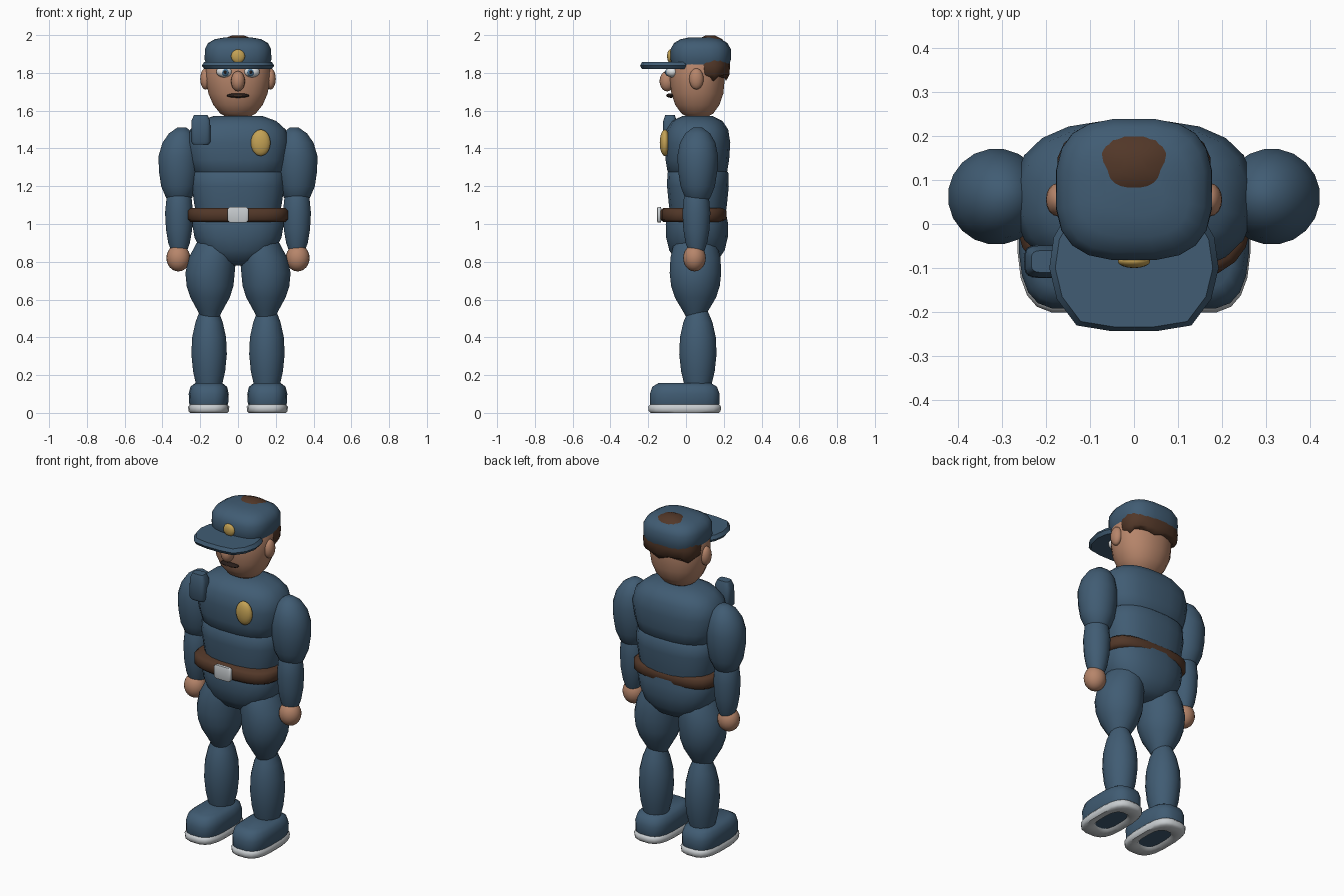
import bpy, bmesh, math


def material(name, rgb):
    m = bpy.data.materials.new(name)
    m.diffuse_color = (*rgb, 1)
    return m


BLUE = material("uniform blue", (0.052, 0.107, 0.172))
SKIN = material("skin", (0.47, 0.235, 0.145))
BROWN = material("brown hair and leather", (0.083, 0.038, 0.021))
GOLD = material("gold", (0.55, 0.36, 0.09))
GREY = material("light grey", (0.58, 0.61, 0.63))
WHITE = material("eye white", (0.75, 0.77, 0.78))
IRIS = material("iris blue", (0.08, 0.2, 0.34))
DARK = material("dark", (0.02, 0.012, 0.01))


def finish(bm, name, mat, angle=50):
    bmesh.ops.recalc_face_normals(bm, faces=bm.faces)
    me = bpy.data.meshes.new(name)
    bm.to_mesh(me)
    bm.free()
    me.materials.append(mat)
    ob = bpy.data.objects.new(name, me)
    bpy.context.collection.objects.link(ob)
    bpy.ops.object.select_all(action='DESELECT')
    ob.select_set(True)
    bpy.context.view_layer.objects.active = ob
    bpy.ops.object.shade_smooth_by_angle(angle=math.radians(angle))
    return ob


def loft(name, mat, rings, cx=0, cy=0, power=2, n=20, closed=False):
    """Stack superellipse rings (z, rx, ry, [x shift]); cap ends or close into a tube."""
    bm = bmesh.new()
    loops = []
    for z, rx, ry, *dx in rings:
        x0 = cx + (dx[0] if dx else 0)
        loop = []
        for i in range(n):
            a = 2 * math.pi * (i + 0.5) / n
            c, s = math.cos(a), math.sin(a)
            loop.append(bm.verts.new((
                x0 + rx * math.copysign(abs(c) ** (2 / power), c),
                cy + ry * math.copysign(abs(s) ** (2 / power), s), z)))
        loops.append(loop)
    pairs = list(zip(loops, loops[1:]))
    if closed:
        pairs.append((loops[-1], loops[0]))
    else:
        bm.faces.new(loops[0])
        bm.faces.new(loops[-1])
    for a, b in pairs:
        for i in range(n):
            j = (i + 1) % n
            bm.faces.new((a[i], a[j], b[j], b[i]))
    return finish(bm, name, mat)


def ellipsoid(name, mat, centre, radii, seg=20):
    bm = bmesh.new()
    bmesh.ops.create_uvsphere(bm, u_segments=seg, v_segments=seg // 2 + 2, radius=1)
    bmesh.ops.scale(bm, vec=radii, verts=bm.verts)
    bmesh.ops.translate(bm, vec=centre, verts=bm.verts)
    return finish(bm, name, mat, 60)


# Torso
loft("chest", BLUE, [(1.25, .2, .13), (1.28, .24, .16), (1.34, .257, .17), (1.43, .272, .176),
                     (1.5, .255, .165), (1.545, .205, .135), (1.572, .13, .08)], cy=.06, power=2.6)
loft("abdomen", BLUE, [(1.0, .21, .14), (1.1, .233, .155), (1.2, .248, .165),
                       (1.27, .243, .163), (1.31, .2, .13)], cy=.063, power=2.5)
loft("hips", BLUE, [(.78, .07, .06), (.805, .14, .11), (.86, .2, .148), (.93, .233, .165),
                    (1.0, .245, .167), (1.08, .225, .15)], cy=.058, power=2.4)
loft("belt", BROWN, [(1.01, .25, .16), (1.025, .267, .176), (1.07, .267, .176),
                     (1.085, .25, .16)], cy=.04, power=3, n=24)
loft("buckle", GREY, [(1.008, .045, .009), (1.018, .055, .012), (1.08, .055, .012),
                      (1.09, .045, .009)], cy=-.142, power=6)
loft("radio", BLUE, [(1.42, .04, .03), (1.435, .052, .038), (1.545, .05, .036),
                     (1.578, .036, .025)], cx=-.197, cy=-.085, power=4)
ellipsoid("chest_badge", GOLD, (.12, -.112, 1.43), (.052, .027, .07))

# Arms, legs and shoes, one set per side
for side, s in (("right", -1), ("left", 1)):
    def limb(part, rings, cx, cy, mat=BLUE, **kw):
        rows = [(z, rx, ry, s * (d[0] if d else 0)) for z, rx, ry, *d in rings]
        return loft(f"{side}_{part}", mat, rows, cx=s * cx, cy=cy, **kw)

    limb("upper_arm", [(1.11, .04, .04), (1.14, .07, .068), (1.2, .096, .092), (1.28, .108, .105),
                       (1.36, .11, .109), (1.43, .094, .095, -.005), (1.48, .064, .066, -.01),
                       (1.51, .025, .025, -.015)], .312, .062)
    limb("forearm", [(.85, .04, .04), (.9, .058, .058), (.97, .07, .07), (1.06, .075, .075),
                     (1.14, .067, .067), (1.21, .04, .04)], .312, .055)
    ellipsoid(f"{side}_hand", SKIN, (s * .316, .045, .82), (.063, .06, .071))
    limb("thigh", [(.5, .045, .045), (.54, .066, .068), (.61, .105, .11), (.67, .125, .13),
                   (.74, .132, .138), (.82, .127, .134, -.012), (.9, .105, .115, -.033),
                   (.97, .07, .08, -.05)], .148, .05)
    limb("shin", [(.1, .058, .06), (.15, .07, .073), (.22, .086, .09), (.31, .095, .1),
                  (.4, .091, .096), (.48, .073, .078), (.54, .05, .052)], .153, .063)
    limb("shoe", [(.012, .09, .172), (.05, .104, .186), (.1, .107, .186), (.138, .098, .173),
                  (.158, .072, .14)], .155, -.007, power=3)
    limb("sole", [(.015, .052, .1), (0, .066, .118), (0, .1, .182), (.01, .108, .192),
                  (.032, .11, .195), (.045, .1, .184), (.045, .06, .11)],
         .155, -.007, mat=GREY, power=3, closed=True)

# Head and hair
loft("head", SKIN, [(1.562, .055, .045), (1.585, .095, .085), (1.63, .132, .118), (1.69, .158, .139),
                    (1.76, .172, .146), (1.84, .172, .146), (1.92, .135, .115)],
     cy=.06, power=2.2)
hair = loft("hair", BROWN, [(1.775, .15, .085), (1.79, .17, .103), (1.84, .175, .106),
                            (1.9, .165, .1), (1.95, .135, .088), (1.98, .083, .063),
                            (1.998, .03, .025)], cy=.128, power=2.4)
for i, v in enumerate(hair.data.vertices[:20]):      # ragged lower hairline
    v.co.z += (-.018, .006, .014, -.004)[i % 4]

# Face
for side, s in (("right", -1), ("left", 1)):
    ellipsoid(f"{side}_ear", SKIN, (s * .172, .055, 1.768), (.028, .038, .056), 16)
    ellipsoid(f"{side}_eye", WHITE, (s * .073, -.072, 1.806), (.042, .034, .03), 16)
    ellipsoid(f"{side}_iris", IRIS, (s * .068, -.094, 1.803), (.021, .016, .021), 12)
    ellipsoid(f"{side}_pupil", DARK, (s * .068, -.107, 1.803), (.009, .006, .009), 10)
ellipsoid("nose", SKIN, (0, -.1, 1.756), (.037, .04, .054), 16)
ellipsoid("lips", DARK, (0, -.08, 1.68), (.06, .024, .012), 16)
ellipsoid("mouth_gap", SKIN, (0, -.087, 1.678), (.038, .0195, .004), 12)

# Cap with brim and badge
loft("cap", BLUE, [(1.835, .165, .15), (1.87, .178, .161), (1.925, .177, .161), (1.958, .16, .143),
                   (1.978, .125, .108), (1.988, .07, .06)], cy=.078, power=2.9)
half = [(.165, .0), (.182, -.03), (.192, -.1), (.175, -.17), (.13, -.23), (.05, -.243)]
outline = half + [(-x, y) for x, y in reversed(half)]
bm = bmesh.new()
levels = []
for z, k in ((1.82, .93), (1.838, 1), (1.858, .93)):
    levels.append([bm.verts.new((x * k, -.1 + (y + .1) * k, z)) for x, y in outline])
bm.faces.new(levels[0])
bm.faces.new(levels[2])
for a, b in zip(levels, levels[1:]):
    for i in range(len(outline)):
        j = (i + 1) % len(outline)
        bm.faces.new((a[i], a[j], b[j], b[i]))
finish(bm, "cap_brim", BLUE)
ellipsoid("cap_badge", GOLD, (0, -.084, 1.888), (.037, .016, .036), 16)
